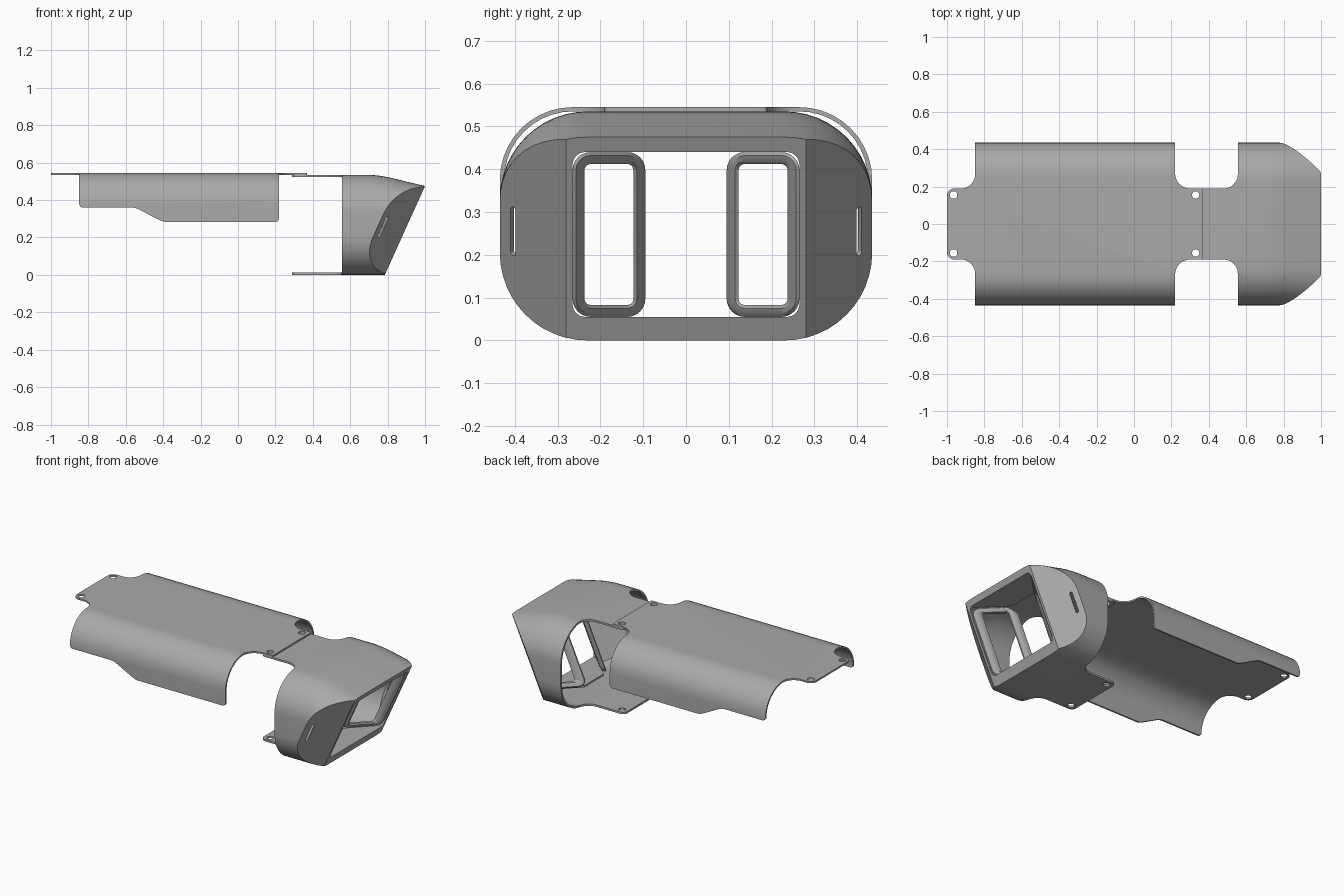
import bpy, bmesh, math
from mathutils import Vector

cube = bpy.data.objects.get("Cube")
if cube:
    bpy.data.objects.remove(cube)

grey = bpy.data.materials.new("plain_grey")
grey.use_nodes = True
grey.diffuse_color = (0.4, 0.4, 0.4, 1)
bsdf = next(n for n in grey.node_tree.nodes if n.type == 'BSDF_PRINCIPLED')
bsdf.inputs["Base Color"].default_value = (0.4, 0.4, 0.4, 1)

LEAN = 0.4526          # x gained per unit of z on the slanted face
FOOT = 0.785           # x of the slanted face at the ground
HALF = 0.435           # half width
WALL = 0.012


def rounded(corners, steps=10):
    """Polygon outline from (a, b, radius) corners with true arcs."""
    out = []
    for i, (a, b, r) in enumerate(corners):
        p = Vector((a, b))
        if r == 0:
            out.append((a, b))
            continue
        u = (Vector(corners[i - 1][:2]) - p).normalized()
        v = (Vector(corners[(i + 1) % len(corners)][:2]) - p).normalized()
        half = u.angle(v) / 2
        c = p + (u + v).normalized() * r / math.sin(half)
        d0 = p + u * r / math.tan(half) - c
        d1 = p + v * r / math.tan(half) - c
        a0 = math.atan2(d0.y, d0.x)
        turn = (math.atan2(d1.y, d1.x) - a0 + math.pi) % (2 * math.pi) - math.pi
        for k in range(steps + 1):
            t = a0 + turn * k / steps
            out.append((c.x + r * math.cos(t), c.y + r * math.sin(t)))
    return out


def rect(a0, a1, b0, b1, r, steps=10):
    return rounded([(a0, b0, r), (a1, b0, r), (a1, b1, r), (a0, b1, r)], steps)


def mirrored(half):
    """Close an outline by mirroring its lower half across y = 0."""
    return half + [(x, -y, r) for x, y, r in reversed(half)]


def loft_mesh(loops, cyclic=False):
    bm = bmesh.new()
    rings = [[bm.verts.new(p) for p in loop] for loop in loops]
    n = len(rings[0])
    pairs = list(zip(rings, rings[1:]))
    if cyclic:
        pairs.append((rings[-1], rings[0]))
    else:
        bm.faces.new(rings[0])
        bm.faces.new(rings[-1])
    for p, q in pairs:
        for i in range(n):
            j = (i + 1) % n
            bm.faces.new((p[i], p[j], q[j], q[i]))
    bmesh.ops.recalc_face_normals(bm, faces=bm.faces)
    return bm


def make(name, bm):
    me = bpy.data.meshes.new(name)
    bm.to_mesh(me)
    bm.free()
    me.materials.append(grey)
    ob = bpy.data.objects.new(name, me)
    bpy.context.collection.objects.link(ob)
    return ob


def prism(name, pts, axis, lo, hi):
    place = {'x': lambda a, b, h: (h, a, b),
             'y': lambda a, b, h: (a, h, b),
             'z': lambda a, b, h: (a, b, h)}[axis]
    return make(name, loft_mesh([[place(a, b, h) for a, b in pts] for h in (lo, hi)]))


def activate(ob):
    bpy.ops.object.select_all(action='DESELECT')
    ob.select_set(True)
    bpy.context.view_layer.objects.active = ob


def cut(ob, tool, operation='DIFFERENCE'):
    tool.hide_render = True
    m = ob.modifiers.new("cut", 'BOOLEAN')
    m.operation, m.solver, m.object = operation, 'EXACT', tool
    activate(ob)
    bpy.ops.object.modifier_apply(modifier=m.name)
    bpy.data.objects.remove(tool)


def screw_holes(ob, x):
    for y in (-0.155, 0.155):
        cut(ob, prism("hole_cutter", rect(x - .02, x + .02, y - .02, y + .02, .0199, 6),
                      'z', -0.1, 0.7))


def smooth(ob):
    activate(ob)
    bpy.ops.object.shade_smooth_by_angle(angle=math.radians(30))


# Long cover: arched sheet trimmed by its top and side outlines
def arch(inset):
    w, top, r = HALF - inset, 0.545 - inset, 0.17 - inset
    return rounded([(-w, 0.1, 0), (-w, top, r), (w, top, r), (w, 0.1, 0)])


cover = prism("cover", arch(0) + arch(0.01)[::-1], 'x', -1.1, 0.5)
cover_top = mirrored([(-1, -.19, .04), (-.85, -.19, .075), (-.85, -.5, 0),
                      (.22, -.5, 0), (.22, -.19, .08), (.37, -.19, .01)])
cut(cover, prism("top_cutter", rounded(cover_top), 'z', 0, 1), 'INTERSECT')
cover_side = [(-.849, .36, .02), (-.55, .36, .08), (-.40, .283, .08), (.219, .283, .02),
              (.219, .5, 0), (.6, .5, 0), (.6, .7, 0), (-1.2, .7, 0), (-1.2, .5, 0),
              (-.849, .5, 0)]
cut(cover, prism("side_cutter", rounded(cover_side), 'y', -1, 1), 'INTERSECT')
screw_holes(cover, -0.965)
screw_holes(cover, 0.33)
smooth(cover)


# End cap: rounded tube with a drooping top, sliced by the slanted face and two side facets
def top_height(x):
    bend = min(max(x - 0.68, 0), 0.14)
    return 0.535 - 0.24 * (bend * bend / 0.28 + max(x - 0.82, 0))


section = rect(-HALF, HALF, 0, 0.535, 0.205, 12)
stations = [0.29, 0.55] + [0.68 + 0.02 * i for i in range(8)] + [1.2]
bm = loft_mesh([[(x, y, z * top_height(x) / 0.535) for y, z in section] for x in stations])
for side in (0, -1, 1):
    res = bmesh.ops.bisect_plane(bm, geom=bm.verts[:] + bm.edges[:] + bm.faces[:],
                                 plane_co=(FOOT, side * 0.28, 0),
                                 plane_no=(1, side, -LEAN), clear_outer=True)
    edges = [e for e in res["geom_cut"] if isinstance(e, bmesh.types.BMEdge)]
    bmesh.ops.edgeloop_fill(bm, edges=edges)
bmesh.ops.recalc_face_normals(bm, faces=bm.faces)
back = [f for f in bm.faces if all(v.co.x < 0.3 for v in f.verts)]
bmesh.ops.delete(bm, geom=back, context='FACES_ONLY')
cap = make("end_cap", bm)
shell = cap.modifiers.new("wall", 'SOLIDIFY')
shell.thickness, shell.offset, shell.use_even_offset = WALL, -1, True
activate(cap)
bpy.ops.object.modifier_apply(modifier=shell.name)

# Cap trimmed to leave an upper and a lower tongue, then the front opening
cap_top = mirrored([(.289, -.19, .03), (.555, -.19, .075), (.555, -.5, 0), (1.3, -.5, 0)])
cut(cap, prism("tongue_cutter", rounded(cap_top), 'z', -1, 1), 'INTERSECT')
cut(cap, prism("opening_cutter", rect(-.265, .265, .055, .44, .03), 'x', 0.6, 1.4))
screw_holes(cap, 0.33)

# Narrow slots through the side facets
along = Vector((LEAN, 0, 1)).normalized()
for side in (-1, 1):
    normal = Vector((1, side, -LEAN)).normalized()
    across = normal.cross(along)
    y, z = 0.404, 0.255
    centre = Vector((FOOT + 0.28 + LEAN * z - y, side * y, z))
    slot = rect(-.008, .008, -.062, .062, .0075, 5)
    cut(cap, make("slot_cutter", loft_mesh(
        [[centre + across * a + along * b + normal * h for a, b in slot]
         for h in (-0.02, 0.02)])))
smooth(cap)

# Two toed-in window frames behind the opening
rim = [(0, .008), (0, .032), (.008, .04), (.02, .04),
       (.028, .032), (.028, .008), (.02, 0), (.008, 0)]
for side, name in ((-1, "right_window_frame"), (1, "left_window_frame")):
    loops = []
    for inset, depth in rim:
        outline = rect(.095 + inset, .265 - inset, .055 + inset, .44 - inset, .042 - inset, 6)
        loops.append([(FOOT + LEAN * z - (.265 - y) - depth, side * y, z) for y, z in outline])
    smooth(make(name, loft_mesh(loops, cyclic=True)))

# Floor and ceiling webs that join the frames to the opening
for name, z in (("opening_floor", 0.045), ("opening_ceiling", 0.44)):
    x = FOOT + LEAN * z - 0.005
    prism(name, [(x, -.265), (x, .265), (x - .17, .095), (x - .17, -.095)], 'z', z, z + 0.01)
